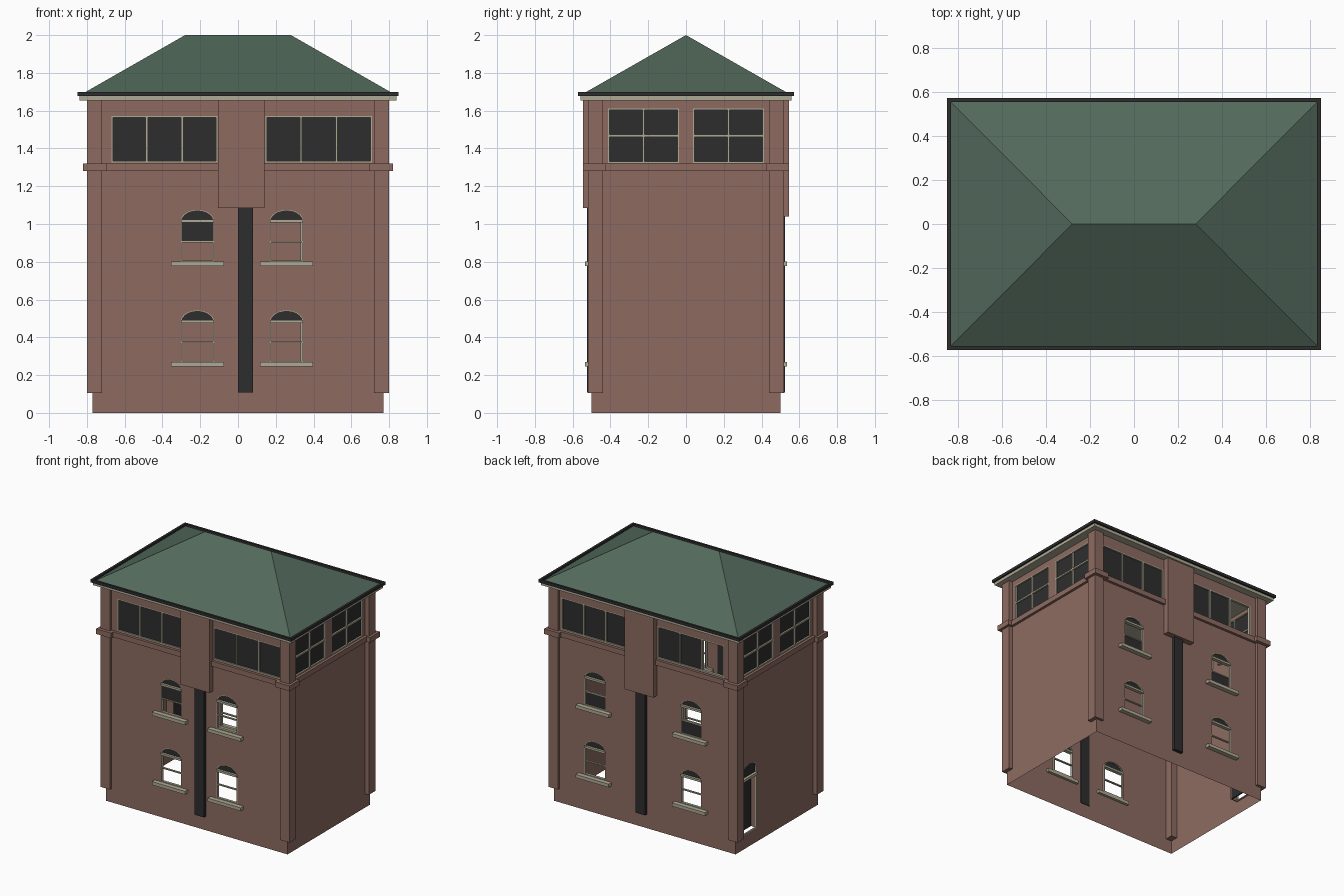
import bpy, bmesh, math

if "Cube" in bpy.data.objects:
    bpy.data.objects.remove(bpy.data.objects["Cube"])


def material(name, rgb):
    m = bpy.data.materials.new(name)
    m.diffuse_color = (*rgb, 1)
    m.use_nodes = True
    m.node_tree.nodes["Principled BSDF"].inputs["Base Color"].default_value = m.diffuse_color
    return m


BRICK = material("brick", (0.27, 0.148, 0.12))
ROOF = material("green_roof", (0.084, 0.14, 0.103))
CREAM = material("cream_trim", (0.43, 0.40, 0.30))
DARK = material("dark_glass_and_iron", (0.027, 0.027, 0.027))


def finish(name, bm, mat):
    bmesh.ops.recalc_face_normals(bm, faces=bm.faces)
    me = bpy.data.meshes.new(name)
    bm.to_mesh(me)
    bm.free()
    me.materials.append(mat)
    ob = bpy.data.objects.new(name, me)
    bpy.context.collection.objects.link(ob)
    return ob


def box(name, a, b, mat):
    """Box between two opposite corners."""
    bm = bmesh.new()
    bmesh.ops.create_cube(bm, size=1)
    for v in bm.verts:
        v.co = [(a[i] + b[i]) / 2 + v.co[i] * abs(b[i] - a[i]) for i in range(3)]
    return finish(name, bm, mat)


def side_map(side):
    """Map (along wall, depth outward from wall, height) to space."""
    return {"front": lambda u, d, z: (u, -0.5 - d, z),
            "back": lambda u, d, z: (u, 0.5 + d, z),
            "left": lambda u, d, z: (-0.77 - d, u, z),
            "right": lambda u, d, z: (0.77 + d, u, z)}[side]


def wall_box(name, side, u0, u1, z0, z1, d0, d1, mat):
    f = side_map(side)
    return box(name, f(u0, d0, z0), f(u1, d1, z1), mat)


def sheet(name, side, outline, holes, depth, mat, thick=0):
    """Flat panel on a wall with holes cut in it."""
    f = side_map(side)
    bm = bmesh.new()
    for loop in [outline] + holes:
        vs = [bm.verts.new(f(u, depth, z)) for u, z in loop]
        for i, v in enumerate(vs):
            bm.edges.new((v, vs[i - 1]))
    bmesh.ops.triangle_fill(bm, use_beauty=True, edges=bm.edges[:])
    ob = finish(name, bm, mat)
    if thick:
        mod = ob.modifiers.new("thickness", 'SOLIDIFY')
        mod.thickness, mod.offset = thick, 0
    return ob


def rect(u0, u1, z0, z1):
    return [(u0, z0), (u1, z0), (u1, z1), (u0, z1)]


def arch(c, w, z0, spring, rise, n=10):
    arc = [(c + w / 2 * math.cos(math.pi * i / n), spring + rise * math.sin(math.pi * i / n))
           for i in range(n + 1)]
    return [(c - w / 2, z0), (c + w / 2, z0)] + arc


W = 0.176
holes = {s: [] for s in ("front", "back", "left", "right")}


# Arched sash windows, two storeys, with sill, transom and meeting rail
def arched_window(side, c, z0, dark_pane):
    spring, mid = z0 + 0.215, z0 + 0.105
    outline = arch(c, W, z0, spring, 0.058)
    holes[side].append(outline)
    sheet("arched_window_frame", side, outline,
          [arch(c, W - 0.012, z0 + 0.006, spring, 0.052)], -0.01, CREAM, 0.02)
    sheet("arched_light", side, arch(c, W - 0.01, spring, spring + 0.001, 0.053), [], -0.01, DARK)
    wall_box("transom", side, c - W / 2, c + W / 2, spring - 0.008, spring + 0.008, -0.02, 0.008, CREAM)
    wall_box("meeting_rail", side, c - W / 2, c + W / 2, mid - 0.004, mid + 0.004, -0.018, -0.004, CREAM)
    wall_box("window_sill", side, c - 0.14, c + 0.14, z0 - 0.025, z0, -0.02, 0.035, CREAM)
    if dark_pane:
        lo, hi = (mid, spring) if dark_pane == "upper" else (z0, mid)
        sheet("sash_glass", side, rect(c - W / 2, c + W / 2, lo, hi), [], -0.011, DARK)


for z0 in (0.27, 0.802):
    up = z0 > 0.5
    arched_window("front", -0.215, z0, "upper" if up else None)
    arched_window("front", 0.257, z0, None)
    for c in (-0.395, 0.42):
        arched_window("back", c, z0, "lower" if up else None)


# Wide windows of the top storey
def wide_window(side, u0, u1, z0, z1, cols, rail=False, open_col=None):
    holes[side].append(rect(u0, u1, z0, z1))
    t, step = 0.008, (u1 - u0) / cols
    sheet("wide_window_frame", side, rect(u0, u1, z0, z1),
          [rect(u0 + t, u1 - t, z0 + t, z1 - t)], -0.01, CREAM, 0.02)
    for i in range(cols):
        if i:
            u = u0 + i * step
            wall_box("mullion", side, u - 0.006, u + 0.006, z0, z1, -0.02, 0, CREAM)
        if i != open_col:
            sheet("wide_window_glass", side,
                  rect(u0 + i * step, u0 + (i + 1) * step, z0, z1), [], -0.012, DARK)
    if rail:
        z = (z0 + z1) / 2
        wall_box("glazing_bar", side, u0, u1, z - 0.006, z + 0.006, -0.02, 0, CREAM)


for side in ("front", "back"):
    wide_window(side, -0.67, -0.108, 1.325, 1.572, 3, open_col=0 if side == "back" else None)
    wide_window(side, 0.145, 0.71, 1.325, 1.572, 3)
for side in ("left", "right"):
    for s in (-1, 1):
        wide_window(side, min(s * 0.037, s * 0.413), max(s * 0.037, s * 0.413), 1.322, 1.612, 2, rail=True)

# Arched doorway in the left wall, door set back
DC, DW = 0.33, 0.18
door = arch(DC, DW, 0.105, 0.575, 0.06)
holes["left"].append(door)
sheet("door_frame", "left", door, [arch(DC, DW - 0.014, 0.112, 0.575, 0.053)], -0.005, CREAM, 0.012)
sheet("door_arched_light", "left", arch(DC, DW - 0.01, 0.53, 0.575, 0.055), [], -0.012, DARK)
wall_box("door_transom", "left", DC - DW / 2, DC + DW / 2, 0.515, 0.535, -0.05, 0.008, CREAM)
wall_box("door_panel", "left", DC - DW / 2, DC + DW / 2, 0.105, 0.52, -0.06, -0.05, DARK)
for s in (-1, 1):
    u = DC + s * DW / 2
    wall_box("door_reveal", "left", u, u + s * 0.006, 0.105, 0.53, -0.06, -0.001, BRICK)

# Brick walls with openings; the shell is open underneath
for side, h in holes.items():
    half = 0.77 if side in ("front", "back") else 0.5
    sheet(side + "_wall", side, rect(-half, half, 0, 1.66), h, 0, BRICK)
    # String course
    wall_box(side + "_string_course", side, -half, half, 1.28, 1.32, 0, 0.02, BRICK)

# Corner piers with their string course blocks
for sx in (-1, 1):
    for sy in (-1, 1):
        box("corner_pier", (sx * 0.72, sy * 0.44, 0.105), (sx * 0.8, sy * 0.52, 1.66), BRICK)
        box("pier_band", (sx * 0.695, sy * 0.425, 1.28), (sx * 0.82, sy * 0.545, 1.32), BRICK)

# Chimney breasts and downpipes on front and back
for side, z, p in (("front", 1.085, 0.0), ("back", 1.04, -0.02)):
    wall_box(side + "_chimney_breast", side, -0.106, 0.14, z, 1.66, -0.005, 0.045, BRICK)
    wall_box(side + "_downpipe", side, p, p + 0.08, 0.108, z + 0.01, -0.005, 0.025, DARK)

# Eaves board and gutter
box("eaves_board", (-0.838, -0.558, 1.655), (0.838, 0.558, 1.682), CREAM)
for s in (-1, 1):
    box("gutter_long", (-0.85, s * 0.555, 1.678), (0.85, s * 0.572, 1.7), DARK)
    box("gutter_short", (s * 0.832, -0.572, 1.678), (s * 0.85, 0.572, 1.7), DARK)

# Hipped roof
bm = bmesh.new()
e = [bm.verts.new((x, y, 1.683)) for x, y in ((-0.835, -0.557), (0.835, -0.557), (0.835, 0.557), (-0.835, 0.557))]
l, r = bm.verts.new((-0.28, 0, 2)), bm.verts.new((0.28, 0, 2))
for f in ((e[0], e[1], r, l), (e[1], e[2], r), (e[2], e[3], l, r), (e[3], e[0], l), e[::-1]):
    bm.faces.new(f)
finish("hipped_roof", bm, ROOF)
